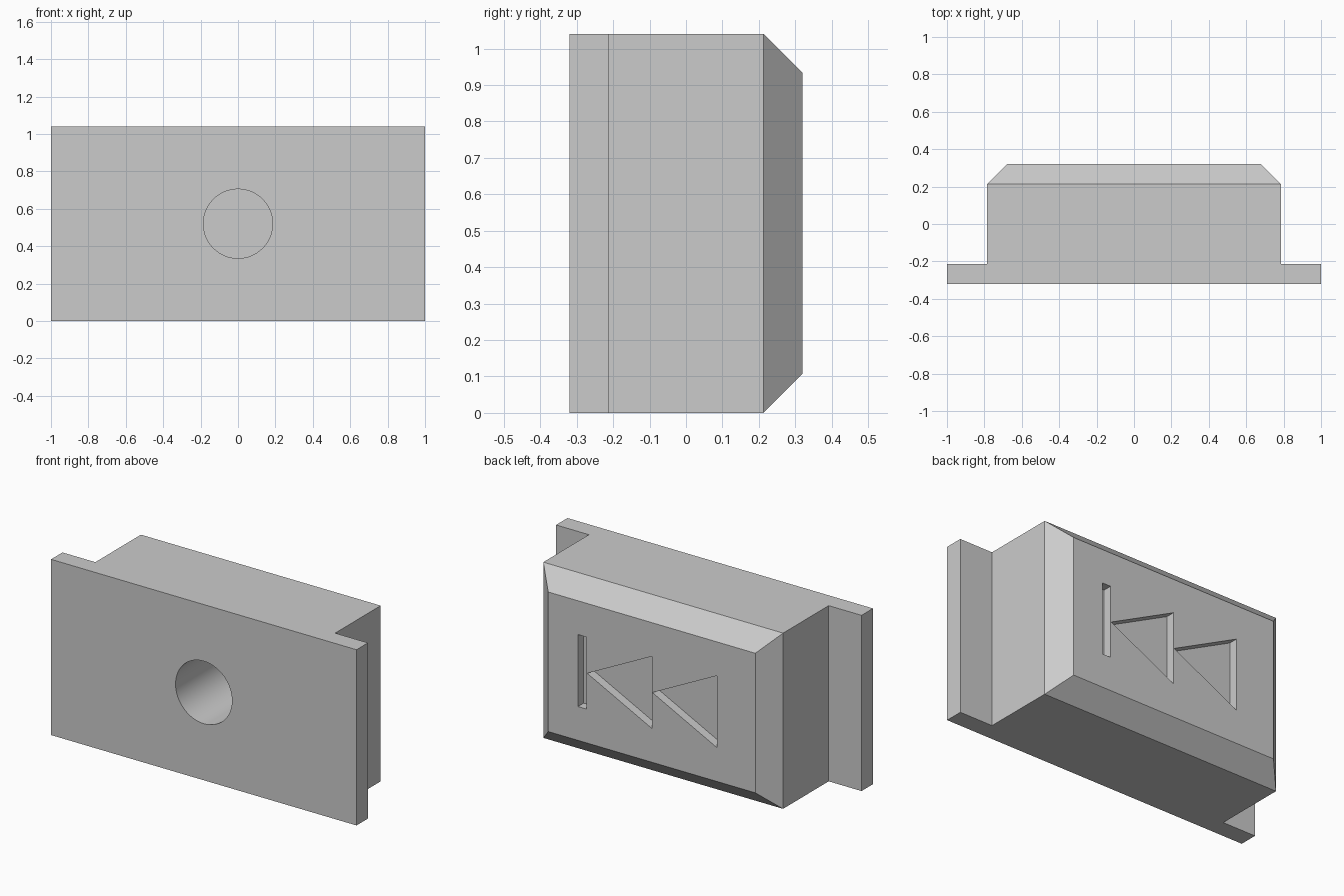
import bpy, bmesh, math
from mathutils import Matrix

HEIGHT, HALF_DEPTH, STEP = 1.04, 0.32, 0.107
BODY_X, MID_Z = 0.785, 0.52
RECESS = 0.053

if "Cube" in bpy.data.objects:
    bpy.data.objects.remove(bpy.data.objects["Cube"], do_unlink=True)

grey = bpy.data.materials.new("light grey")
grey.use_nodes = True
colour = (0.6, 0.6, 0.6, 1)
grey.diffuse_color = colour
grey.node_tree.nodes["Principled BSDF"].inputs["Base Color"].default_value = colour


def make_object(name, bm):
    bmesh.ops.recalc_face_normals(bm, faces=bm.faces)
    mesh = bpy.data.meshes.new(name)
    bm.to_mesh(mesh)
    bm.free()
    mesh.materials.append(grey)
    obj = bpy.data.objects.new(name, mesh)
    bpy.context.collection.objects.link(obj)
    return obj


def prism(points, offset):
    """Closed prism from a flat outline."""
    bm = bmesh.new()
    face = bm.faces.new([bm.verts.new(p) for p in points])
    result = bmesh.ops.extrude_face_region(bm, geom=[face])
    verts = [v for v in result["geom"] if isinstance(v, bmesh.types.BMVert)]
    bmesh.ops.translate(bm, verts=verts, vec=offset)
    bmesh.ops.recalc_face_normals(bm, faces=bm.faces)
    return bm


# Button body with side flanges, chamfered around the back face
flange_y, shoulder_y = -HALF_DEPTH + STEP, HALF_DEPTH - STEP
half = [(1, -HALF_DEPTH), (1, flange_y), (BODY_X, flange_y), (BODY_X, shoulder_y)]
outline = half + [(-x, y) for x, y in reversed(half)]
bm = prism([(x, y, 0) for x, y in outline], (0, 0, HEIGHT))
back = max(bm.faces, key=lambda f: f.calc_center_median().y)
bmesh.ops.inset_region(bm, faces=[back], thickness=STEP, depth=STEP, use_even_offset=True)
button = make_object("button_body", bm)

# Cutters for the engraved bar and the two triangles
cutters = []
top, low = MID_Z + 0.213, MID_Z - 0.213
shapes = {
    "bar_cutter": [(0.483, low), (0.483, top), (0.427, top), (0.427, low)],
    "inner_triangle_cutter": [(0.423, MID_Z), (0, top), (0, low)],
    "outer_triangle_cutter": [(-0.004, MID_Z), (-0.427, top), (-0.427, low)],
}
for name, points in shapes.items():
    floor = HALF_DEPTH - RECESS
    bm = prism([(x, floor, z) for x, z in points], (0, 0.2, 0))
    cutters.append(make_object(name, bm))

# Cutter for the round blind hole in the front
hole_depth = 0.48
bm = bmesh.new()
bmesh.ops.create_cone(bm, cap_ends=True, segments=64, radius1=0.185, radius2=0.185,
                      depth=2 * hole_depth,
                      matrix=Matrix.Translation((0, -HALF_DEPTH, MID_Z))
                      @ Matrix.Rotation(math.pi / 2, 4, "X"))
cutters.append(make_object("hole_cutter", bm))

# Cut everything and tidy up
bpy.context.view_layer.objects.active = button
button.select_set(True)
for cutter in cutters:
    cutter.hide_render = True
    mod = button.modifiers.new(cutter.name, "BOOLEAN")
    mod.operation, mod.solver, mod.object = "DIFFERENCE", "EXACT", cutter
    bpy.ops.object.modifier_apply(modifier=mod.name)
for cutter in cutters:
    bpy.data.objects.remove(cutter, do_unlink=True)
bpy.ops.object.shade_smooth_by_angle(angle=math.radians(30))
